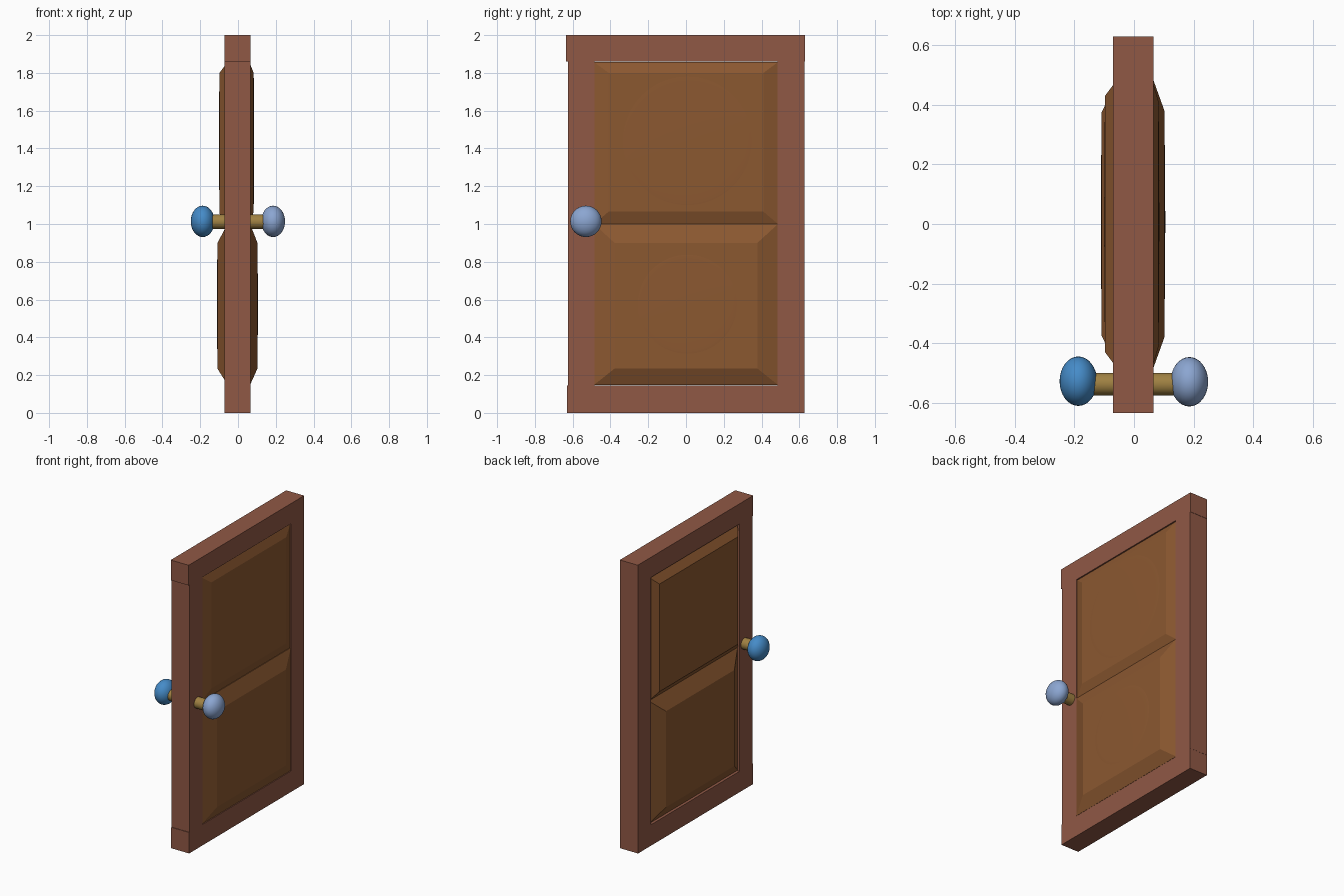
import bpy, bmesh, math
from mathutils import Matrix

if "Cube" in bpy.data.objects:
    bpy.data.objects.remove(bpy.data.objects["Cube"])


def material(name, rgb):
    m = bpy.data.materials.new(name)
    m.diffuse_color = (*rgb, 1)
    m.use_nodes = True
    m.node_tree.nodes["Principled BSDF"].inputs["Base Color"].default_value = m.diffuse_color
    return m


FRAME = material("frame_wood", (0.28, 0.098, 0.06))
PANEL = material("panel_wood", (0.26, 0.098, 0.03))
BRASS = material("brass", (0.35, 0.22, 0.055))
BLUE = material("blue_glass", (0.06, 0.26, 0.58))
PALE = material("pale_blue_glass", (0.26, 0.38, 0.64))


def finish(name, bm, mat, smooth=False):
    bmesh.ops.recalc_face_normals(bm, faces=bm.faces)
    me = bpy.data.meshes.new(name)
    bm.to_mesh(me)
    bm.free()
    me.materials.append(mat)
    ob = bpy.data.objects.new(name, me)
    bpy.context.collection.objects.link(ob)
    if smooth:
        bpy.ops.object.select_all(action='DESELECT')
        ob.select_set(True)
        bpy.context.view_layer.objects.active = ob
        bpy.ops.object.shade_smooth_by_angle(angle=math.radians(40))
    return ob


def board(name, x, y, z):
    bm = bmesh.new()
    bmesh.ops.create_cube(bm, size=1)
    for v in bm.verts:
        v.co = [lo + (c + 0.5) * (hi - lo) for c, (lo, hi) in zip(v.co, (x, y, z))]
    return finish(name, bm, FRAME)


def raised_panel(name, z, back, front):
    """back/front: (base x, face x, face half width, face z low, face z high)"""
    bm = bmesh.new()
    rings = []
    for x, hw, z0, z1 in ((back[1], *back[2:]), (back[0], 0.487, *z),
                          (front[0], 0.487, *z), (front[1], *front[2:])):
        rings.append([bm.verts.new((x, y, zz)) for y, zz in
                      ((-hw, z0), (hw, z0), (hw, z1), (-hw, z1))])
    for a, b in zip(rings, rings[1:]):
        for i in range(4):
            j = (i + 1) % 4
            bm.faces.new((a[i], a[j], b[j], b[i]))
    bm.faces.new(rings[0])
    bm.faces.new(rings[-1])
    return finish(name, bm, PANEL)


def lathe_x(name, profile, centre, mat, steps=48):
    """Revolve (x, radius) points about an axis parallel to x."""
    bm = bmesh.new()
    vs = [bm.verts.new((x, 0, r)) for x, r in profile]
    es = [bm.edges.new(p) for p in zip(vs, vs[1:])]
    bmesh.ops.spin(bm, geom=vs + es, cent=(0, 0, 0), axis=(1, 0, 0),
                   angle=2 * math.pi, steps=steps, use_merge=True)
    bmesh.ops.remove_doubles(bm, verts=bm.verts, dist=1e-5)
    bmesh.ops.transform(bm, matrix=Matrix.Translation(centre), verts=bm.verts)
    return finish(name, bm, mat, True)


# Frame: rails slightly wider than the stiles
X = (-0.071, 0.066)
board("top_rail", X, (-0.635, 0.63), (1.86, 2.0))
board("bottom_rail", X, (-0.63, 0.627), (0.0, 0.145))
board("left_stile", X, (-0.626, -0.485), (0.145, 1.86))
board("right_stile", X, (0.485, 0.628), (0.145, 1.86))

# Bevelled panels, raised on both faces
raised_panel("upper_panel", (1.0, 1.857),
             (-0.055, -0.098, 0.43, 1.055, 1.80), (0.060, 0.083, 0.41, 1.065, 1.80))
raised_panel("lower_panel", (0.148, 1.0),
             (-0.055, -0.109, 0.375, 0.235, 0.90), (0.064, 0.103, 0.378, 0.235, 0.90))

# Very shallow round medallions on each panel face
for name, z, r, xb, xf in (("upper", 1.44, 0.34, -0.098, 0.083),
                           ("lower", 0.575, 0.262, -0.109, 0.103)):
    for side, x, s in (("back", xb, -1), ("front", xf, 1)):
        prof = [(s * 0.002 * math.cos(t), r * math.sin(t))
                for t in (i * math.pi / 16 for i in range(9))]
        lathe_x(f"{name}_{side}_medallion", prof, (x, 0.007, z), PANEL, 64)

# Spindle and two flattened knobs
lathe_x("knob_spindle", [(-0.15, 0), (-0.15, 0.038), (0.15, 0.038), (0.15, 0)],
        (0, -0.538, 1.012), BRASS, 32)
knob = [(-0.063 * math.cos(i * math.pi / 16), 0.083 * math.sin(i * math.pi / 16))
        for i in range(17)]
lathe_x("back_knob", knob, (-0.187, -0.528, 1.014), BLUE, 32)
lathe_x("front_knob", knob, (0.186, -0.53, 1.014), PALE, 32)
